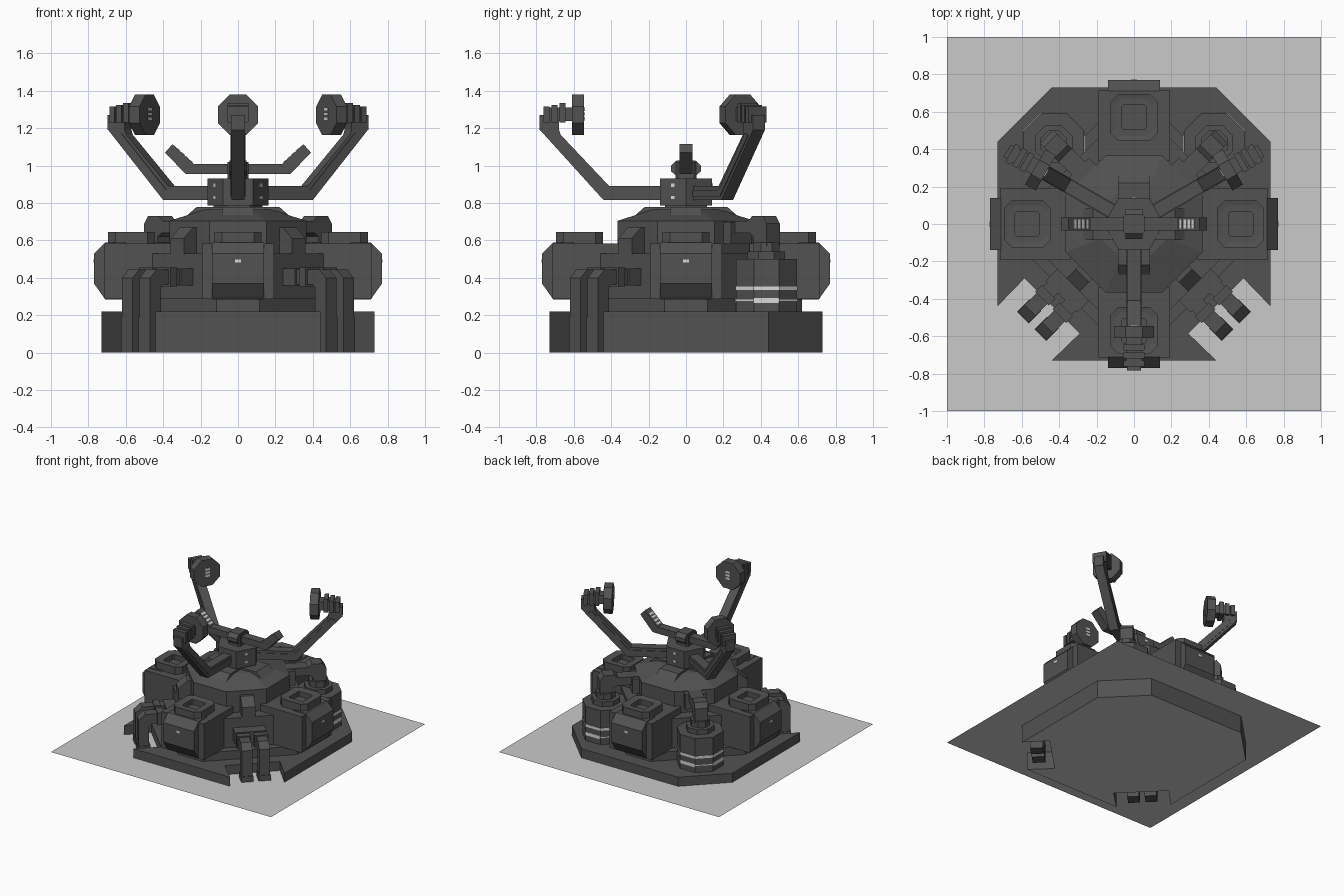
import bpy, bmesh, math
from mathutils import Matrix, Vector

cube = bpy.data.objects.get("Cube")
if cube:
    bpy.data.objects.remove(cube, do_unlink=True)


def material(name, v):
    m = bpy.data.materials.new(name)
    m.use_nodes = True
    m.diffuse_color = (v, v, v, 1)
    m.node_tree.nodes["Principled BSDF"].inputs["Base Color"].default_value = (v, v, v, 1)
    return m


BODY = material("dark grey metal", 0.085)
GROUND = material("pale grey ground", 0.59)
MARK = material("light grey marking", 0.7)


def turn(deg):
    return Matrix.Rotation(math.radians(deg), 4, 'Z')


def move(x, y, z=0):
    return Matrix.Translation((x, y, z))


def loft(name, rings, mat=BODY, m=Matrix()):
    """Skin matching rings of points and cap both ends."""
    bm = bmesh.new()
    vs = [[bm.verts.new(m @ Vector(p)) for p in r] for r in rings]
    n = len(vs[0])
    for a, b in zip(vs, vs[1:]):
        for i in range(n):
            j = (i + 1) % n
            bm.faces.new((a[i], a[j], b[j], b[i]))
    bm.faces.new(vs[0][::-1])
    bm.faces.new(vs[-1])
    bmesh.ops.recalc_face_normals(bm, faces=bm.faces)
    me = bpy.data.meshes.new(name)
    bm.to_mesh(me)
    bm.free()
    me.materials.append(mat)
    ob = bpy.data.objects.new(name, me)
    bpy.context.collection.objects.link(ob)
    return ob


def octa(h, z, c=None):
    """Square of half width h with its corners cut by c; regular octagon by default."""
    k = h - c if c else h * math.tan(math.pi / 8)
    return [(h, -k, z), (h, k, z), (k, h, z), (-k, h, z),
            (-h, k, z), (-h, -k, z), (-k, -h, z), (k, -h, z)]


def hexa(r, z):
    return [(r * math.cos(i * math.pi / 3), r * math.sin(i * math.pi / 3), z) for i in range(6)]


def bar(name, profile, width, m=Matrix(), mat=BODY):
    """Extrude a (radius, height) profile sideways."""
    return loft(name, [[(r, s * width / 2, z) for r, z in profile] for s in (-1, 1)], mat, m)


def block(name, r0, r1, z0, z1, width, m=Matrix(), mat=BODY):
    return bar(name, [(r0, z0), (r1, z0), (r1, z1), (r0, z1)], width, m, mat)


# Thin ground sheet
bpy.ops.mesh.primitive_plane_add(size=2, location=(0, 0, 0.145))
ground = bpy.context.object
ground.name = "ground_sheet"
ground.data.materials.append(GROUND)

# Base plinth with a notch on each front diagonal and a pale underside
half = [(0.44, -0.73), (0.29, -0.585), (0.585, -0.29), (0.73, -0.44), (0.73, 0.44), (0.44, 0.73)]
outline = half + [(-x, y) for x, y in reversed(half)]
plinth = loft("base_plinth", [[(x, y, z) for x, y in outline] for z in (0, 0.22)])
plinth.data.materials.append(GROUND)
for p in plinth.data.polygons:
    p.material_index = int(p.normal.z < -0.5)

# Low step, then the central drum with a shallow roof
loft("drum_step", [octa(0.62, z, 0.505) for z in (0.21, 0.29)])
loft("central_drum", [octa(h, z) for h, z in
                      [(0.46, 0.21), (0.46, 0.53), (0.365, 0.53), (0.365, 0.705), (0.18, 0.765)]])

# Four side modules with front panel, hatch and indicator lights
for side, ang in (("front", -90), ("left", 0), ("back", 90), ("right", 180)):
    m = turn(ang)
    block(side + "_module", 0.34, 0.715, 0.288, 0.585, 0.385, m)
    bar(side + "_module_panel", [(0.60, 0.285), (0.71, 0.285), (0.77, 0.37), (0.77, 0.53),
                                 (0.71, 0.59), (0.60, 0.59)], 0.28, m)
    loft(side + "_hatch", [octa(h, z, c) for h, z, c in
                           [(0.125, 0.58, 0.04), (0.125, 0.645, 0.04), (0.10, 0.64, 0.035),
                            (0.065, 0.64, 0.01), (0.065, 0.60, 0.01)]], BODY, m @ move(0.57, 0))
    for s in (-1, 1):
        block(side + "_module_light", 0.765, 0.773, 0.481, 0.498, 0.015,
              m @ move(0, s * 0.0085), MARK)
    # Wedge vent with a steep outer face
    bar(side + "_roof_vent", [(0.05, 0.66), (0.30, 0.66), (0.30, 0.71), (0.22, 0.78),
                              (0.05, 0.78)], 0.17, m)

# Paired coolant pipes in the front notches, with drum brackets
for side, ang in (("left", -45), ("right", -135)):
    m = turn(ang)
    bar(side + "_buttress", [(0.34, 0.53), (0.46, 0.53), (0.46, 0.61), (0.39, 0.67), (0.34, 0.67)],
        0.10, m)
    block(side + "_pipe_bracket", 0.44, 0.55, 0.36, 0.45, 0.24, m)
    for s in (-1, 1):
        mp = m @ move(0, s * 0.066)
        bar(side + "_front_pipe", [(0.45, 0.365), (0.67, 0.365), (0.69, 0.345), (0.69, 0),
                                   (0.77, 0), (0.77, 0.40), (0.72, 0.445), (0.45, 0.445)], 0.08, mp)
        block(side + "_pipe_collar", 0.58, 0.63, 0.355, 0.455, 0.105, mp)
        block(side + "_pipe_foot", 0.68, 0.775, 0.0, 0.19, 0.09, mp)

# Striped barrels on the back diagonals, piped into the drum
for side, ang in (("left", 45), ("right", 135)):
    m = turn(ang)
    c = move(*(m @ Vector((0.608, 0, 0))))
    loft(side + "_barrel", [octa(h, z) for h, z in
                            [(0.163, 0.21), (0.163, 0.50), (0.10, 0.50), (0.10, 0.54),
                             (0.07, 0.54), (0.07, 0.59)]], BODY, c)
    for z0, z1 in ((0.335, 0.355), (0.275, 0.283)):
        loft(side + "_barrel_stripe", [octa(0.166, z) for z in (z0, z1)], MARK, c)
    for a in (0, 90, 180, 270):
        block(side + "_barrel_label", 0.16, 0.167, 0.265, 0.293, 0.136, c @ turn(a), MARK)
    bar(side + "_barrel_pipe", [(0.30, 0.64), (0.53, 0.64), (0.56, 0.62), (0.56, 0.57),
                                (0.66, 0.57), (0.66, 0.69), (0.63, 0.73), (0.55, 0.73),
                                (0.52, 0.705), (0.30, 0.705)], 0.10, m)
    block(side + "_pipe_socket", 0.34, 0.42, 0.58, 0.70, 0.16, m)

# Hexagonal hub on a neck, with light pairs on its free faces
loft("hub_neck", [hexa(0.13, z) for z in (0.75, 0.80)])
loft("hub", [hexa(0.162, z) for z in (0.788, 0.93)])
for ang in (-30, 90, 210):
    for z in (0.83, 0.895):
        block("hub_light", 0.135, 0.144, z - 0.009, z + 0.009, 0.022, turn(ang), MARK)

# Three bent arms carrying octagonal emitters that face the centre
for side, ang in (("front", -90), ("left", 30), ("right", 150)):
    m = turn(ang)
    bar(side + "_arm", [(0.10, 0.815), (0.44, 0.815), (0.78, 1.19), (0.78, 1.25), (0.70, 1.25),
                        (0.67, 1.165), (0.41, 0.89), (0.10, 0.89)], 0.072, m)
    bar(side + "_arm_rib", [(0.14, 0.835), (0.43, 0.835), (0.73, 1.16), (0.70, 1.175),
                            (0.42, 0.87), (0.14, 0.87)], 0.082, m)
    block(side + "_wrist", 0.68, 0.783, 1.19, 1.27, 0.074, m)
    for i in range(3):
        r = 0.645 + i * 0.043
        block(side + "_wrist_segment", r, r + 0.032, 1.23, 1.335 - 0.01 * i, 0.11, m)
    block(side + "_emitter_shaft", 0.59, 0.74, 1.24, 1.31, 0.085, m)
    disc = m @ move(0.545, 0, 1.272) @ Matrix.Rotation(math.pi / 2, 4, 'Y')
    loft(side + "_emitter", [octa(0.108, z) for z in (0, 0.065)], BODY, disc)
    for z in (1.25, 1.276, 1.302):
        block(side + "_emitter_mark", 0.540, 0.547, z - 0.009, z + 0.009, 0.042, m, MARK)

# Top antenna: mast, chamfered mount and two raised wings with light slats
loft("antenna_mast", [octa(0.055, z, 0.012) for z in (0.92, 1.02)])
bar("antenna_mount", [(-0.08, 0.97), (-0.05, 0.945), (0.05, 0.945), (0.08, 0.97), (0.08, 1.0),
                      (0.05, 1.028), (-0.05, 1.028), (-0.08, 1.0)], 0.09, turn(90))
for side, ang in (("left", 0), ("right", 180)):
    m = turn(ang)
    bar(side + "_antenna_wing", [(0, 0.955), (0.28, 0.955), (0.39, 1.07), (0.35, 1.115),
                                 (0.235, 1.008), (0, 1.008)], 0.07, m)
    for i in range(4):
        x = 0.245 + i * 0.022
        z = 1.008 + (x - 0.235) * 0.93
        bar(side + "_antenna_slat", [(x, z - 0.003), (x + 0.013, z + 0.009),
                                     (x + 0.010, z + 0.0135), (x - 0.003, z + 0.0015)],
            0.05, m, MARK)
